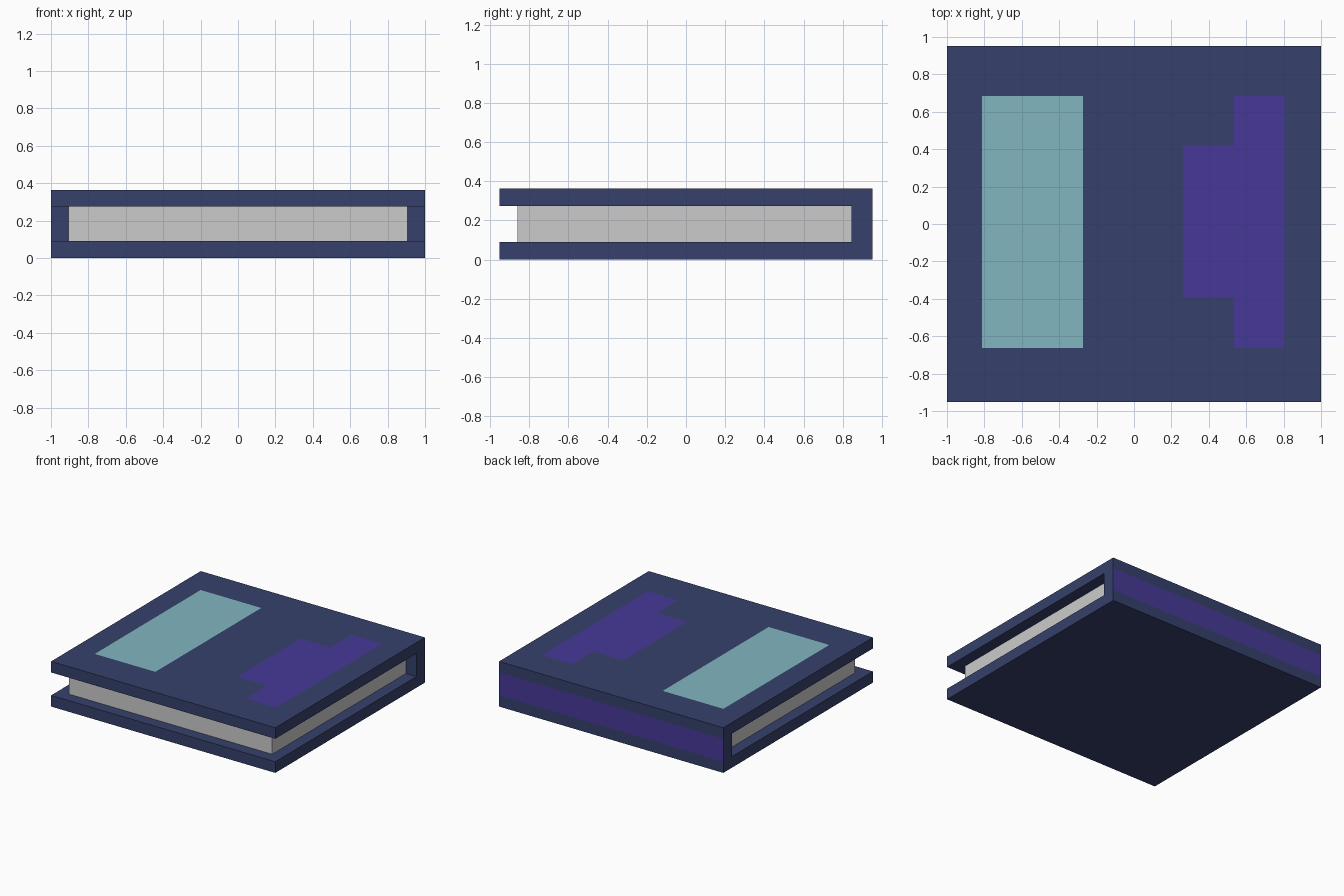
import bpy, bmesh
from mathutils import Vector

if "Cube" in bpy.data.objects:
    bpy.data.objects.remove(bpy.data.objects["Cube"])


def material(name, rgb):
    # sRGB 0-255 to linear
    lin = [((c / 255 + 0.055) / 1.055) ** 2.4 for c in rgb]
    m = bpy.data.materials.new(name)
    m.diffuse_color = (*lin, 1)
    m.use_nodes = True
    m.node_tree.nodes["Principled BSDF"].inputs["Base Color"].default_value = m.diffuse_color
    return m


NAVY = material("navy cover", (54, 65, 107))
TEAL = material("teal panel", (130, 182, 192))
PURPLE = material("purple trim", (71, 57, 152))
PAPER = material("grey paper", (203, 203, 203))


def box(name, lo, hi, mats, cuts=((), (), ()), rule=None):
    """Box between two corners, sliced at the given x, y, z values and coloured by rule."""
    bm = bmesh.new()
    bmesh.ops.create_cube(bm, size=1)
    for v in bm.verts:
        v.co = Vector([lo[i] if v.co[i] < 0 else hi[i] for i in range(3)])
    for axis in range(3):
        normal = Vector([float(i == axis) for i in range(3)])
        for c in cuts[axis]:
            bmesh.ops.bisect_plane(bm, geom=bm.verts[:] + bm.edges[:] + bm.faces[:],
                                   plane_co=normal * c, plane_no=normal)
    bm.normal_update()
    if rule:
        for f in bm.faces:
            f.material_index = rule(f.calc_center_median(), f.normal)
    mesh = bpy.data.meshes.new(name)
    bm.to_mesh(mesh)
    bm.free()
    for m in mats:
        mesh.materials.append(m)
    ob = bpy.data.objects.new(name, mesh)
    bpy.context.collection.objects.link(ob)
    return ob


Y = 0.953                 # half depth
Z1, Z2, TOP = 0.09, 0.275, 0.364


# Front cover emblem: teal rectangle and stepped purple shape on the top face
def cover_rule(c, n):
    if n.z < 0.9:
        return 0
    if -0.813 < c.x < -0.272 and -0.664 < c.y < 0.685:
        return 1
    if 0.535 < c.x < 0.805 and -0.664 < c.y < 0.685:
        return 2
    if 0.265 < c.x < 0.535 and -0.393 < c.y < 0.418:
        return 2
    return 0


box("bottom_cover", (-1, -Y, 0), (1, Y, Z1), [NAVY])
box("top_cover", (-1, -Y, Z2), (1, Y, TOP), [NAVY, TEAL, PURPLE],
    ((-0.813, -0.272, 0.265, 0.535, 0.805), (-0.664, -0.393, 0.418, 0.685), ()), cover_rule)

# Spine with purple outer face
box("spine", (-1, 0.845, Z1), (1, Y, Z2), [NAVY, PURPLE],
    rule=lambda c, n: int(n.y > 0.9))

# Page block, inset from the cover edges
box("pages", (-0.907, -0.86, Z1), (0.907, 0.845, Z2), [PAPER])
